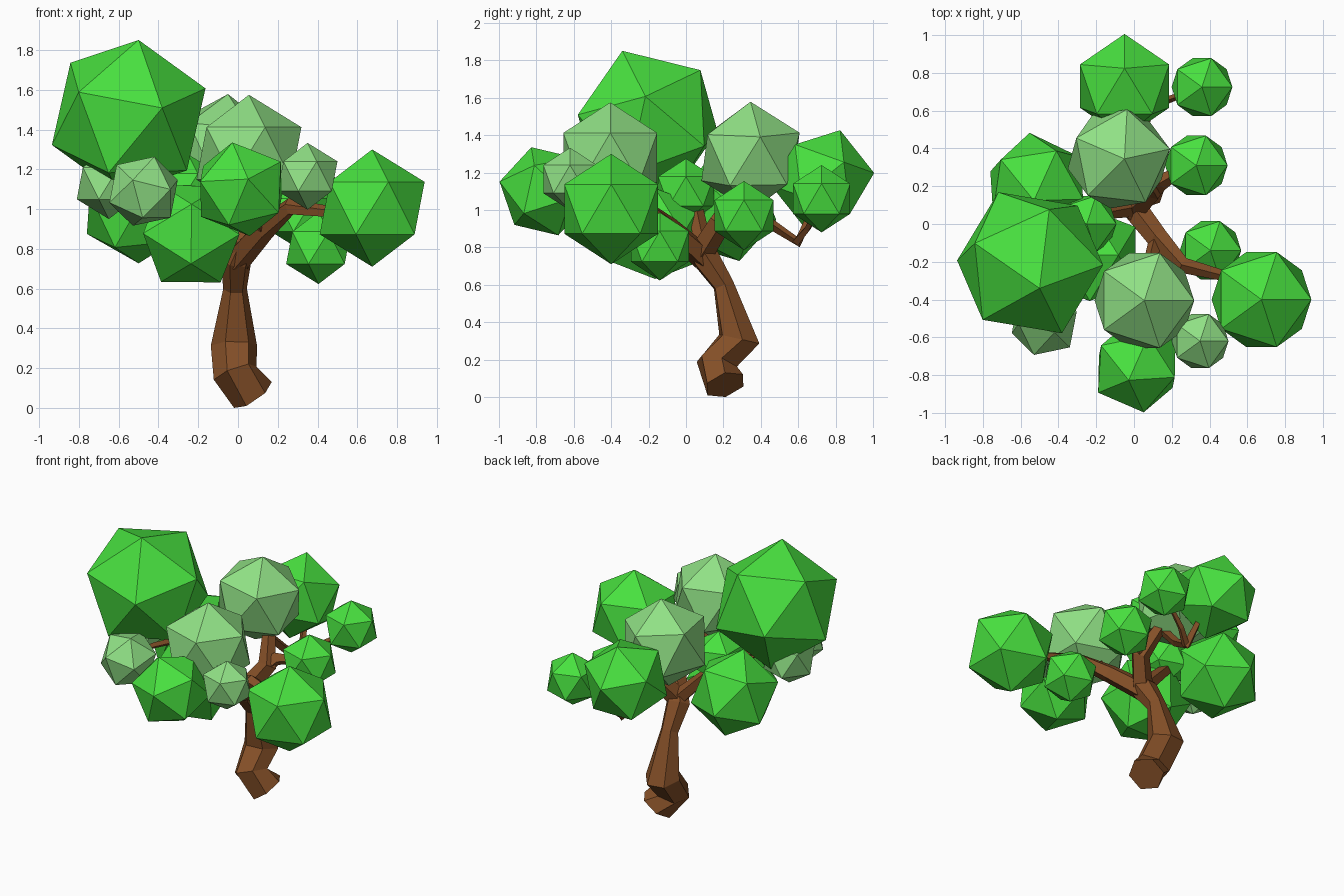
import bpy, bmesh, math
from mathutils import Vector, Matrix

if "Cube" in bpy.data.objects:
    bpy.data.objects.remove(bpy.data.objects["Cube"])


def material(name, rgb):
    m = bpy.data.materials.new(name)
    m.diffuse_color = (*rgb, 1)
    m.use_nodes = True
    m.node_tree.nodes["Principled BSDF"].inputs["Base Color"].default_value = m.diffuse_color
    return m


GREEN = material("leaf_green", (0.065, 0.75, 0.05))
PALE = material("pale_leaf", (0.28, 0.75, 0.235))
BROWN = material("bark", (0.235, 0.08, 0.021))


def finish(name, bm, mat):
    bmesh.ops.recalc_face_normals(bm, faces=bm.faces)
    me = bpy.data.meshes.new(name)
    bm.to_mesh(me)
    bm.free()
    me.materials.append(mat)
    ob = bpy.data.objects.new(name, me)
    bpy.context.collection.objects.link(ob)
    return ob


def leaf_clump(name, centre, r, mat, up=(0, 0, 1), side=(1, 0, 0)):
    """20-sided ball with one vertex towards up and the next towards side."""
    z = Vector(up).normalized()
    x = Vector(side)
    x = (x - z * x.dot(z)).normalized()
    rot = Matrix((x, z.cross(x), z)).transposed().to_4x4()
    bm = bmesh.new()
    bmesh.ops.create_icosphere(bm, subdivisions=1, radius=r,
                               matrix=Matrix.Translation(centre) @ rot)
    finish(name, bm, mat)


def limb(name, path, sides):
    """Tapered faceted tube; path points are (x, y, z, radius)."""
    pts = [Vector(p[:3]) for p in path]
    bm = bmesh.new()
    rings = []
    ref = Vector((1, 0.15, 0)) if abs((pts[-1] - pts[0]).normalized().x) < 0.75 else Vector((0, 0, 1))
    for i, p in enumerate(pts):
        t = Vector()
        if i > 0:
            t += (p - pts[i - 1]).normalized()
        if i < len(pts) - 1:
            t += (pts[i + 1] - p).normalized()
        t.normalize()
        u = (ref - t * ref.dot(t)).normalized()
        v = t.cross(u)
        rings.append([bm.verts.new(p + path[i][3] * (u * math.cos(a) + v * math.sin(a)))
                      for a in (2 * math.pi * k / sides for k in range(sides))])
    for a, b in zip(rings, rings[1:]):
        for k in range(sides):
            n = (k + 1) % sides
            bm.faces.new((a[k], a[n], b[n], b[k]))
    bm.faces.new(rings[0])
    bm.faces.new(rings[-1])
    return finish(name, bm, BROWN)


# Crooked trunk
trunk = limb("trunk", [(0.075, 0.21, 0.045, 0.115), (-0.015, 0.165, 0.175, 0.115),
                       (-0.02, 0.285, 0.31, 0.118), (-0.015, 0.2, 0.6, 0.06),
                       (-0.01, 0.1, 0.75, 0.08), (0.02, 0.06, 0.82, 0.065)], 6)
# Rest the trunk on the ground
low = min(v.co.z for v in trunk.data.vertices)
for v in trunk.data.vertices:
    if v.co.z < 0.12:
        v.co.z -= low

# Branches
limb("right_branch", [(-0.01, 0.1, 0.74, 0.07), (0.13, -0.08, 0.9, 0.06),
                      (0.26, -0.22, 1.01, 0.045), (0.5, -0.28, 0.98, 0.028)], 5)
limb("front_branch", [(0.12, -0.07, 0.88, 0.04), (0.07, -0.25, 1.06, 0.03),
                      (0.02, -0.65, 1.1, 0.018)], 4)
limb("back_branch", [(0, 0.08, 0.77, 0.07), (0.1, 0.18, 0.93, 0.062),
                     (0.03, 0.3, 1.12, 0.04)], 5)
limb("side_twig", [(0.07, 0.15, 0.9, 0.05), (0.14, 0.22, 0.97, 0.045),
                   (0.28, 0.3, 0.97, 0.02)], 4)
limb("hanging_branch", [(0.0, 0.3, 1.08, 0.03), (0.04, 0.46, 0.92, 0.028),
                        (0.07, 0.6, 0.83, 0.03), (0.03, 0.68, 1.0, 0.02)], 4)
limb("hanging_twig", [(0.07, 0.59, 0.83, 0.025), (0.16, 0.65, 0.9, 0.02),
                      (0.3, 0.7, 1.0, 0.015)], 4)
limb("left_branch", [(0, 0.09, 0.78, 0.055), (-0.2, 0.06, 0.98, 0.04),
                     (-0.36, -0.04, 1.09, 0.03), (-0.5, -0.15, 1.2, 0.02)], 5)
limb("left_twig", [(-0.36, -0.02, 1.08, 0.025), (-0.45, -0.3, 1.1, 0.02),
                   (-0.48, -0.48, 1.09, 0.015)], 4)

# Foliage
leaf_clump("crown_clump", (-0.55, -0.205, 1.465), 0.412, GREEN,
           (0.05, -0.135, 0.385), (-0.29, 0.1, 0.275))
leaf_clump("left_back_clump", (-0.515, 0.205, 1.0), 0.285, GREEN,
           (-0.015, -0.08, 0.27), (0.035, -0.26, 0.056))
leaf_clump("inner_left_clump", (-0.25, 0.0, 1.1), 0.175, GREEN)
leaf_clump("back_clump", (-0.05, 0.73, 1.165), 0.278, GREEN, (0, 0.09, 0.25), (0, 0.27, 0.03))
leaf_clump("front_clump", (0.015, -0.755, 1.1), 0.25, GREEN,
           (-0.045, -0.075, 0.245), (0.04, -0.235, 0.03))
leaf_clump("right_clump", (0.675, -0.4, 1.005), 0.295, GREEN)
leaf_clump("lower_left_clump", (-0.235, -0.165, 0.875), 0.285, GREEN,
           (0.145, 0, -0.24), (-0.15, 0, -0.225))
leaf_clump("small_back_clump", (0.36, 0.725, 1.06), 0.18, GREEN)
leaf_clump("small_side_clump", (0.33, 0.31, 0.97), 0.185, GREEN)
leaf_clump("small_lower_clump", (0.405, -0.14, 0.805), 0.182, GREEN)
leaf_clump("pale_back_clump", (-0.08, 0.345, 1.285), 0.295, PALE,
           (0.03, 0, 0.3), (0.26, 0.05, 0.1))
leaf_clump("pale_front_clump", (0.055, -0.405, 1.28), 0.295, PALE)
leaf_clump("small_pale_right_clump", (0.35, -0.62, 1.165), 0.168, PALE)
leaf_clump("small_pale_left_clump", (-0.475, -0.52, 1.09), 0.19, PALE,
           (0.05, -0.05, 0.16), (0.15, 0.05, 0.05))
leaf_clump("small_pale_hidden_clump", (-0.65, -0.2, 1.13), 0.18, PALE)
